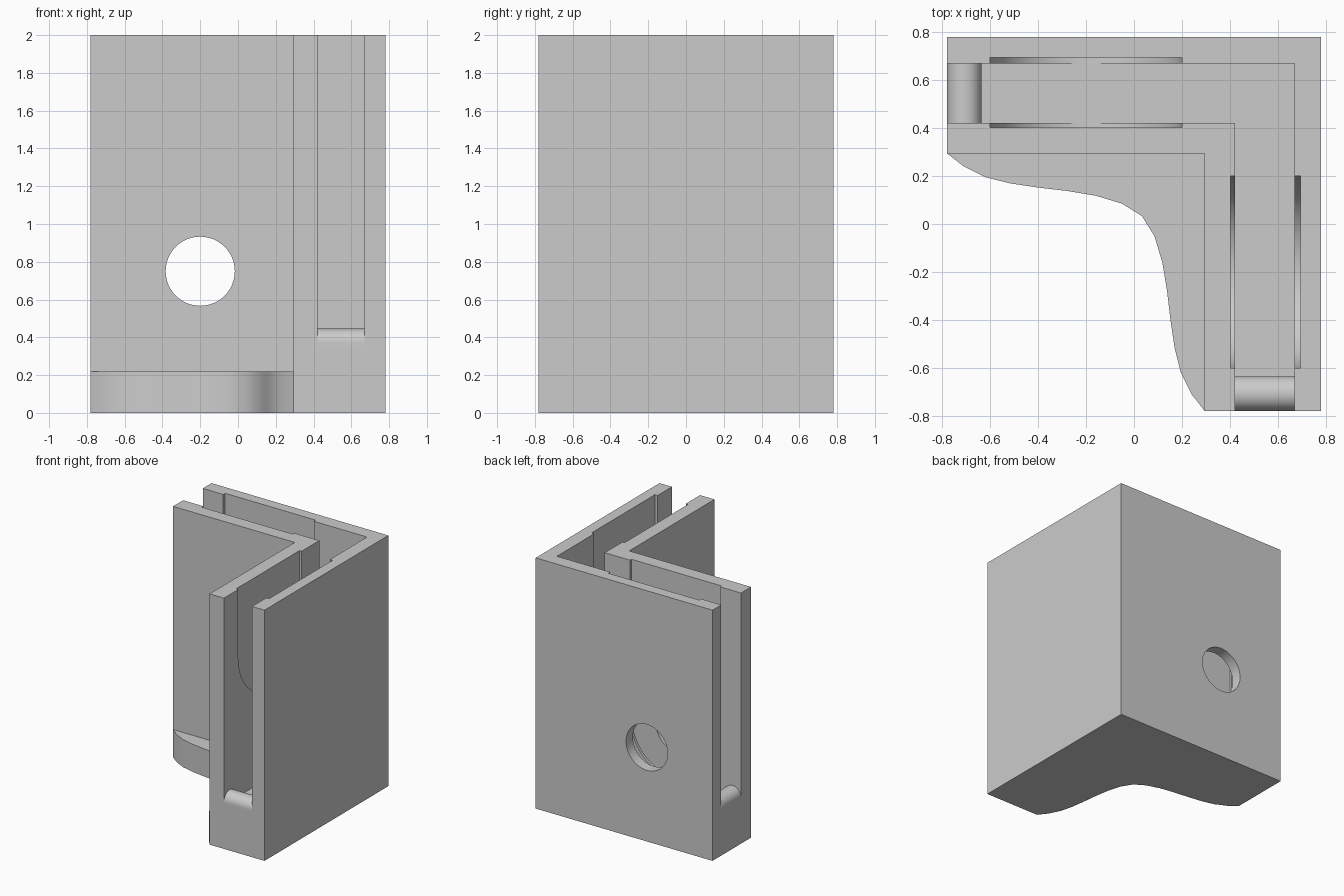
import bpy, bmesh, math
from mathutils import Matrix

cube = bpy.data.objects.get("Cube")
if cube:
    bpy.data.objects.remove(cube, do_unlink=True)

HALF, INNER = 0.78, 0.295          # outer extent, inner face of the legs
SLOT_IN, SLOT_OUT = 0.422, 0.67    # panel slot between the two walls
FLOOR, HEIGHT, ABOVE = 0.35, 2.0, 2.2

grey = bpy.data.materials.new("plain_grey")
grey.use_nodes = True
grey.diffuse_color = (0.6, 0.6, 0.6, 1)
grey.node_tree.nodes["Principled BSDF"].inputs["Base Color"].default_value = (0.6, 0.6, 0.6, 1)

# Swaps x and y, turning a part of one leg into its twin on the other
SWAP = Matrix(((0, 1, 0, 0), (1, 0, 0, 0), (0, 0, 1, 0), (0, 0, 0, 1)))


def prism(name, outline, low, high, axis="z", swap=False):
    """Extrude an outline: (x, y) along z, or (x, z) along y."""
    bm = bmesh.new()
    place = (lambda a, b, t: (a, b, t)) if axis == "z" else (lambda a, b, t: (a, t, b))
    rings = [[bm.verts.new(place(a, b, t)) for a, b in outline] for t in (low, high)]
    bm.faces.new(rings[0])
    bm.faces.new(rings[1])
    for i in range(len(outline)):
        j = (i + 1) % len(outline)
        bm.faces.new((rings[0][i], rings[0][j], rings[1][j], rings[1][i]))
    if swap:
        bm.transform(SWAP)
    bmesh.ops.recalc_face_normals(bm, faces=bm.faces)
    mesh = bpy.data.meshes.new(name)
    bm.to_mesh(mesh)
    bm.free()
    mesh.materials.append(grey)
    ob = bpy.data.objects.new(name, mesh)
    bpy.context.collection.objects.link(ob)
    return ob


def arc(cx, cz, r, start, end, steps):
    angles = [math.radians(start + (end - start) * i / steps) for i in range(steps + 1)]
    return [(cx + r * math.cos(a), cz + r * math.sin(a)) for a in angles]


def combine(target, tool, operation):
    mod = target.modifiers.new(operation.lower(), "BOOLEAN")
    mod.operation, mod.solver, mod.object = operation, "EXACT", tool
    bpy.context.view_layer.objects.active = target
    bpy.ops.object.modifier_apply(modifier=mod.name)
    bpy.data.objects.remove(tool, do_unlink=True)


def corner(inside, outside, end):
    """L-shaped outline whose legs run towards -x and -y."""
    return [(end, outside), (outside, outside), (outside, end),
            (inside, end), (inside, inside), (end, inside)]


# Corner body with two legs
body = prism("corner_bracket", corner(INNER, HALF, -HALF), 0, HEIGHT)

# Curved foot filling the inside corner, symmetric about the diagonal
half_curve = [(-HALF, INNER), (-0.71, 0.24), (-0.62, 0.195), (-0.52, 0.17), (-0.4, 0.152),
              (-0.28, 0.138), (-0.16, 0.118), (-0.05, 0.085), (0.033, 0.033)]
curve = half_curve + [(y, x) for x, y in reversed(half_curve[:-1])]
foot = prism("foot", curve + [(0.4, -HALF), (0.4, 0.4), (-HALF, 0.4)], 0, 0.22)
combine(body, foot, "UNION")

# Panel slot, open at the top and at both ends
combine(body, prism("slot_cutter", corner(SLOT_IN, SLOT_OUT, -1), FLOOR, ABOVE), "DIFFERENCE")

# Round-bottomed shallow recesses in the slot walls
for centre, swap in ((0.751, False), (1.46, True)):
    outline = arc(-0.2, centre, 0.4, 180, 360, 32) + [(0.2, ABOVE), (-0.6, ABOVE)]
    combine(body, prism("recess_cutter", outline, 0.403, 0.694, "y", swap), "DIFFERENCE")

# Round hole through both walls of the rear leg
hole = arc(-0.2, 0.75, 0.183, 0, 360, 48)[:-1]
combine(body, prism("hole_cutter", hole, 0.2, 1, "y"), "DIFFERENCE")

# Rounded sills at the open slot ends
sills = []
for name, swap in (("rear_leg_sill", False), ("side_leg_sill", True)):
    r = 0.0725
    outline = arc(-HALF + r, 0.373, r, 180, 0, 20) + [(-HALF + 2 * r, FLOOR), (-HALF, FLOOR)]
    sills.append(prism(name, outline, SLOT_IN, SLOT_OUT, "y", swap))

# Smooth the curved walls, keep the corners crisp
for ob in [body] + sills:
    bpy.ops.object.select_all(action="DESELECT")
    ob.select_set(True)
    bpy.context.view_layer.objects.active = ob
    bpy.ops.object.shade_smooth_by_angle(angle=math.radians(30))
